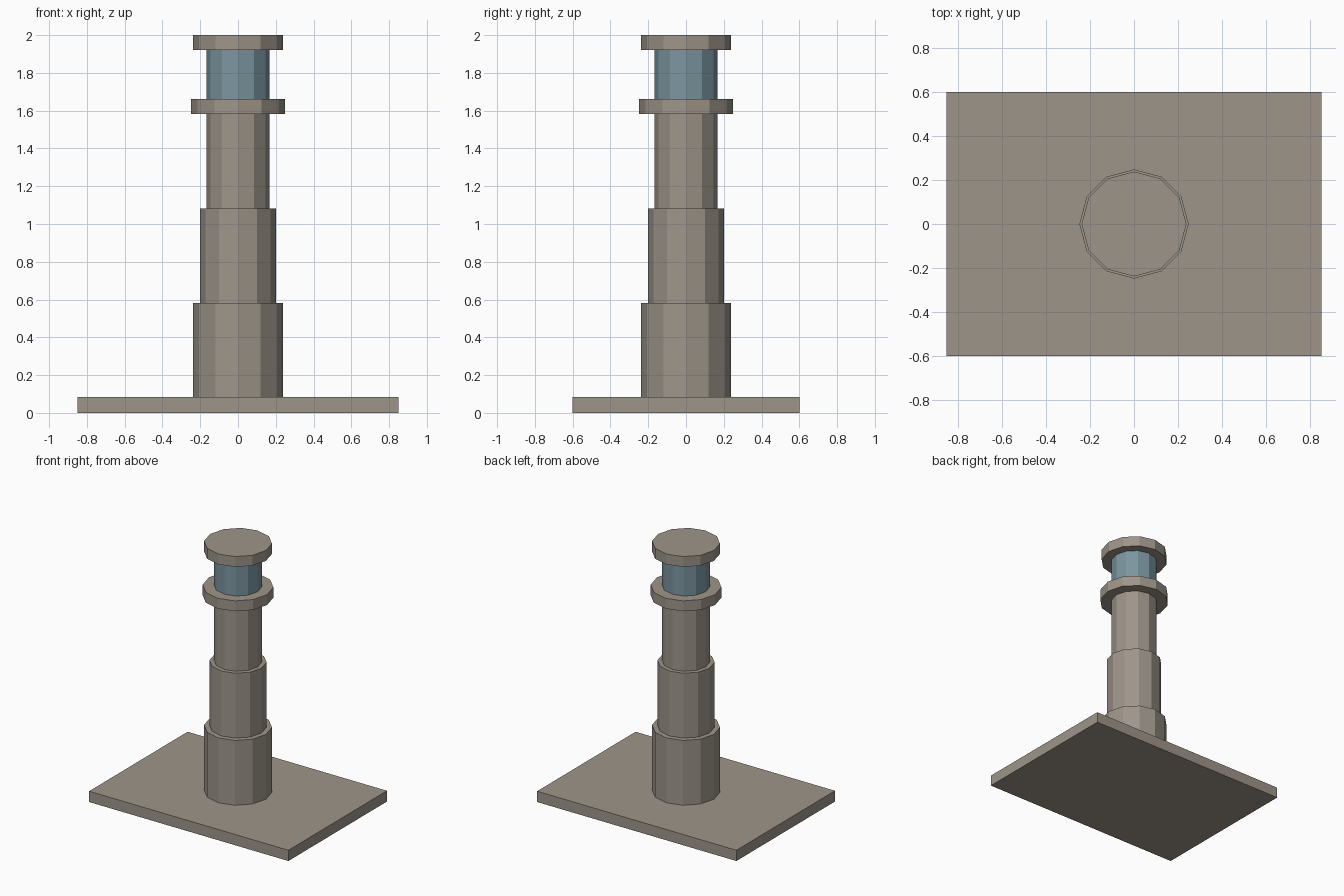
import bpy

cube = bpy.data.objects.get("Cube")
if cube:
    bpy.data.objects.remove(cube, do_unlink=True)


def make_material(name, color):
    mat = bpy.data.materials.new(name)
    mat.use_nodes = True
    mat.diffuse_color = color
    bsdf = next(n for n in mat.node_tree.nodes if n.type == "BSDF_PRINCIPLED")
    bsdf.inputs["Base Color"].default_value = color
    return mat


stone = make_material("warm grey stone", (0.34, 0.30, 0.255, 1))
glass = make_material("blue grey glass", (0.20, 0.30, 0.35, 1))


def finish(name, mat):
    obj = bpy.context.object
    obj.name = name
    obj.data.materials.append(mat)
    return obj


def drum(name, radius, bottom, top, mat=stone):
    """Twelve-sided upright drum with flat faces and corners on the axes."""
    bpy.ops.mesh.primitive_cylinder_add(
        vertices=12, radius=radius, depth=top - bottom,
        location=(0, 0, (bottom + top) / 2))
    return finish(name, mat)


# Ground slab
bpy.ops.mesh.primitive_cube_add(size=1, location=(0, 0, 0.0415))
slab = finish("base_slab", stone)
slab.scale = (1.7, 1.2, 0.083)
bpy.ops.object.transform_apply(location=False, rotation=False, scale=True)

# Stepped tower
drum("lower_tower", 0.238, 0.083, 0.583)
drum("middle_tower", 0.2, 0.583, 1.083)
drum("upper_tower", 0.167, 1.083, 1.583)

# Gallery, lantern and cap
drum("gallery", 0.248, 1.583, 1.663)
drum("lantern", 0.167, 1.663, 1.92, glass)
drum("cap", 0.238, 1.92, 2.0)
